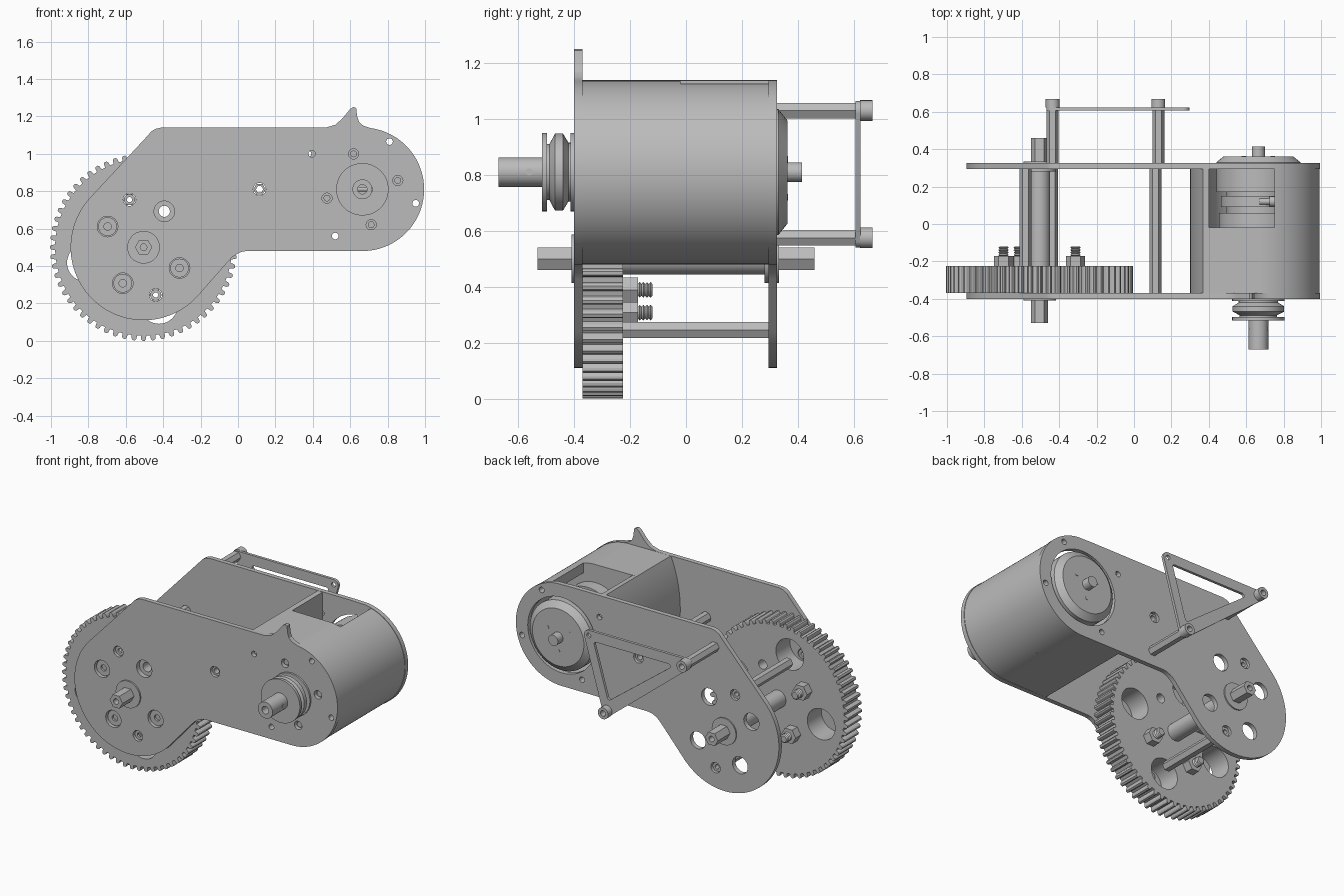
import bpy, bmesh
from math import sin, cos, pi, radians

default = bpy.data.objects.get("Cube")
if default:
    bpy.data.objects.remove(default)

grey = bpy.data.materials.new("machined_grey")
grey.use_nodes = True
COLOUR = (0.5, 0.5, 0.5, 1)
grey.diffuse_color = COLOUR
grey.node_tree.nodes["Principled BSDF"].inputs["Base Color"].default_value = COLOUR

GEAR = (-0.505, 0.5)      # output axis, as (x, z)
MOTOR = (0.665, 0.81)     # motor axis


def arc(c, r, a0, a1, n=32):
    return [(c[0] + r * cos(radians(a0 + (a1 - a0) * i / n)),
             c[1] + r * sin(radians(a0 + (a1 - a0) * i / n))) for i in range(n + 1)]


def circle(c, r, n=32):
    return arc(c, r, 0, 360, n)[:-1]


def polar(c, r, a):
    return (c[0] + r * cos(radians(a)), c[1] + r * sin(radians(a)))


def finish(name, mesh):
    mesh.materials.clear()
    mesh.materials.append(grey)
    mesh.shade_smooth()
    mesh.set_sharp_from_angle(angle=radians(28))
    obj = bpy.data.objects.new(name, mesh)
    bpy.context.collection.objects.link(obj)
    return obj


def sheet(name, loops, y0, y1):
    """Extrude an (x, z) outline, with holes as further loops, from y0 to y1."""
    curve = bpy.data.curves.new(name, 'CURVE')
    curve.dimensions, curve.fill_mode = '2D', 'BOTH'
    curve.extrude = (y1 - y0) / 2
    for loop in loops:
        s = curve.splines.new('POLY')
        s.points.add(len(loop) - 1)
        for p, (x, z) in zip(s.points, loop):
            p.co = (x, z, 0, 1)
        s.use_cyclic_u = True
    tmp = bpy.data.objects.new(name, curve)
    bpy.context.collection.objects.link(tmp)
    mesh = bpy.data.meshes.new_from_object(tmp.evaluated_get(bpy.context.evaluated_depsgraph_get()))
    bpy.data.objects.remove(tmp)
    bpy.data.curves.remove(curve)
    bm = bmesh.new()
    bm.from_mesh(mesh)
    bmesh.ops.remove_doubles(bm, verts=bm.verts, dist=1e-5)
    for v in bm.verts:
        x, z, d = v.co
        v.co = (x, (y0 + y1) / 2 - d, z)
    bmesh.ops.recalc_face_normals(bm, faces=bm.faces)
    bm.to_mesh(mesh)
    bm.free()
    return finish(name, mesh)


def lathe(name, c, profile, n=48):
    """Turn an (y, radius) profile about the y axis through c, with capped ends."""
    bm = bmesh.new()
    rings = [[bm.verts.new((x, y, z)) for x, z in circle(c, r, n)] for y, r in profile]
    for a, b in zip(rings, rings[1:]):
        for i in range(n):
            bm.faces.new((a[i], a[i - 1], b[i - 1], b[i]))
    bm.faces.new(rings[0])
    bm.faces.new(rings[-1])
    bmesh.ops.recalc_face_normals(bm, faces=bm.faces)
    mesh = bpy.data.meshes.new(name)
    bm.to_mesh(mesh)
    bm.free()
    return finish(name, mesh)


def rod(name, c, y0, y1, r, sides=24, bore=0):
    loops = [circle(c, r, sides)] + ([circle(c, bore, 16)] if bore else [])
    return sheet(name, loops, y0, y1)


# Side plate outlines; only the front one carries the pointed tab
tab = [(0.47, 1.14), (0.52, 1.155), (0.56, 1.19), (0.6, 1.24), (0.617, 1.25),
       (0.632, 1.245), (0.637, 1.2), (0.647, 1.17), (0.67, 1.15)]


def outline(middle):
    return (arc(GEAR, 0.39, 318.5, 137, 64) + [(-0.48, 1.1), (-0.465, 1.118), (-0.442, 1.133), (-0.41, 1.14)]
            + middle + arc(MOTOR, 0.33, 82, -90, 64)
            + [(0.045, 0.48), (0.02, 0.476), (-0.003, 0.466), (-0.03, 0.448), (-0.05, 0.427)])


spacers = [(-0.58, 0.755), (-0.44, 0.245), (0.115, 0.81)]
access = [polar(GEAR, 0.222, a) for a in (60, 150, 240, 330)]
motor_bolts = [polar(MOTOR, 0.195, a) for a in (14, 104, 194, 284)]
rim_holes = [(0.52, 0.56), (0.81, 1.065), (0.95, 0.735)]
wall_hole = (0.395, 1.0)

plate_holes = ([circle(c, 0.034, 20) for c in spacers] + [circle(c, 0.055, 28) for c in access]
               + [circle(c, 0.018, 16) for c in rim_holes + [wall_hole]])
sheet("front_plate", [outline(tab)] + plate_holes + [circle(c, 0.027, 20) for c in motor_bolts], -0.40, -0.37)
sheet("back_plate", [outline([(0.6, 1.14)])] + plate_holes + [circle(MOTOR, 0.245, 48)], 0.295, 0.325)
for c in motor_bolts:
    rod("motor_bolt", c, -0.385, -0.36, 0.018)

# Motor housing: solid front half, rear half open to the top
bulge = arc((1.137, 0.81), 0.837, 203.2, 156.8, 20)
shell = arc(MOTOR, 0.327, 90, -90, 64) + bulge
wall_bore = circle((0.376, 1.0), 0.016, 12)
bores = [circle(c, 0.018, 16) for c in rim_holes] + [wall_bore]
sheet("housing_front", [shell] + bores, -0.37, -0.02)
pocket = [(0.4, 1.137)] + arc(MOTOR, 0.265, 180, 431.3, 64) + [(0.75, 1.126)]
rear = pocket + arc(MOTOR, 0.327, 74.9, -90, 64) + bulge
sheet("housing_rear", [rear] + bores, -0.02, 0.295)

# Motor body with a waist, clamp collar and end cap
lathe("motor", MOTOR, [(-0.02, 0.21), (0.06, 0.21), (0.06, 0.17), (0.17, 0.17), (0.17, 0.225),
                       (0.33, 0.225), (0.362, 0.185)], 64)
rod("clamp_collar", MOTOR, 0.09, 0.15, 0.2, 48)
screw = lathe("collar_screw", (0, 0), [(-0.04, 0.018), (0.015, 0.018), (0.015, 0.028), (0.04, 0.028)], 20)
screw.rotation_euler.z = -pi / 2
screw.location = (0.71, 0.12, 1.0)
rod("motor_rear_shaft", MOTOR, 0.36, 0.415, 0.035, 24)
for a in (30, 150, 270):
    rod("cap_screw", polar(MOTOR, 0.09, a), 0.355, 0.364, 0.012, 12)

# Pulley on the motor shaft
lathe("pulley", MOTOR, [(-0.515, 0.14), (-0.497, 0.14), (-0.497, 0.1), (-0.488, 0.1), (-0.468, 0.138),
                        (-0.44, 0.138), (-0.42, 0.105), (-0.412, 0.105), (-0.412, 0.14), (-0.4, 0.14)], 64)
rod("motor_front_shaft", MOTOR, -0.67, -0.51, 0.053, 32, 0.025)
cross = lathe("shaft_cross_pin", (0, 0), [(-0.054, 0.013), (0.054, 0.013)], 16)
cross.rotation_euler.z = pi / 2
cross.location = (MOTOR[0], -0.56, MOTOR[1])

# Large toothed wheel with lightening holes
TEETH = 60
rim = []
for i in range(TEETH):
    for f, r in ((-0.3, 0.473), (-0.24, 0.492), (-0.12, 0.5), (0.12, 0.5), (0.24, 0.492), (0.3, 0.473)):
        rim.append(polar(GEAR, r, (i + f) * 360 / TEETH))
wheel_holes = [circle(polar(GEAR, 0.32, a), 0.1, 40) for a in (15, 105, 195, 285)]
sheet("toothed_wheel", [rim] + wheel_holes + [circle(access[0], 0.03, 20)], -0.37, -0.225)

# Wheel screws with nuts and threaded ends
for c in access[1:]:
    rod("screw_head", c, -0.384, -0.37, 0.05, 28, 0.02)
    rod("screw_nut", c, -0.225, -0.172, 0.052, 6)
    thread = [(-0.172 + 0.0065 * i, 0.028 if i % 2 else 0.021) for i in range(9)]
    lathe("screw_thread", c, thread, 20)

# Output shaft, sleeve and flanged bushings
rod("output_shaft", GEAR, -0.53, 0.46, 0.046, 6, 0.018)
rod("shaft_sleeve", GEAR, -0.225, 0.28, 0.056, 32)
for y0, y1 in ((-0.41, -0.4), (0.28, 0.295), (0.325, 0.333)):
    rod("bushing_flange", GEAR, y0, y1, 0.087, 40)

# Hollow spacers between the plates
for c in spacers[:2]:
    rod("spacer", c, -0.225, 0.31, 0.033, 6, 0.014)
    rod("spacer_end", c, -0.385, -0.37, 0.03, 20, 0.014)
rod("spacer", spacers[2], -0.385, 0.31, 0.033, 6, 0.018)

# Rear triangular bracket on two posts
posts = [(-0.435, 1.03), (0.13, 0.575)]
for c in posts:
    rod("bracket_post", c, 0.325, 0.622, 0.032, 6)
    rod("post_screw", c, 0.622, 0.667, 0.037, 24, 0.018)


def rounded_triangle(a, b, c, r):
    # corners run clockwise: top left, top right, bottom
    return arc(a, r, 235, 90, 8) + arc(b, r, 90, -22, 8) + arc(c, r, -22, -125, 8)


sheet("bracket", [rounded_triangle(posts[0], (0.262, 1.03), posts[1], 0.034),
                  rounded_triangle((-0.31, 0.985), (0.21, 0.985), (0.115, 0.665), 0.014),
                  circle((0.262, 1.03), 0.015, 16)], 0.606, 0.624)
